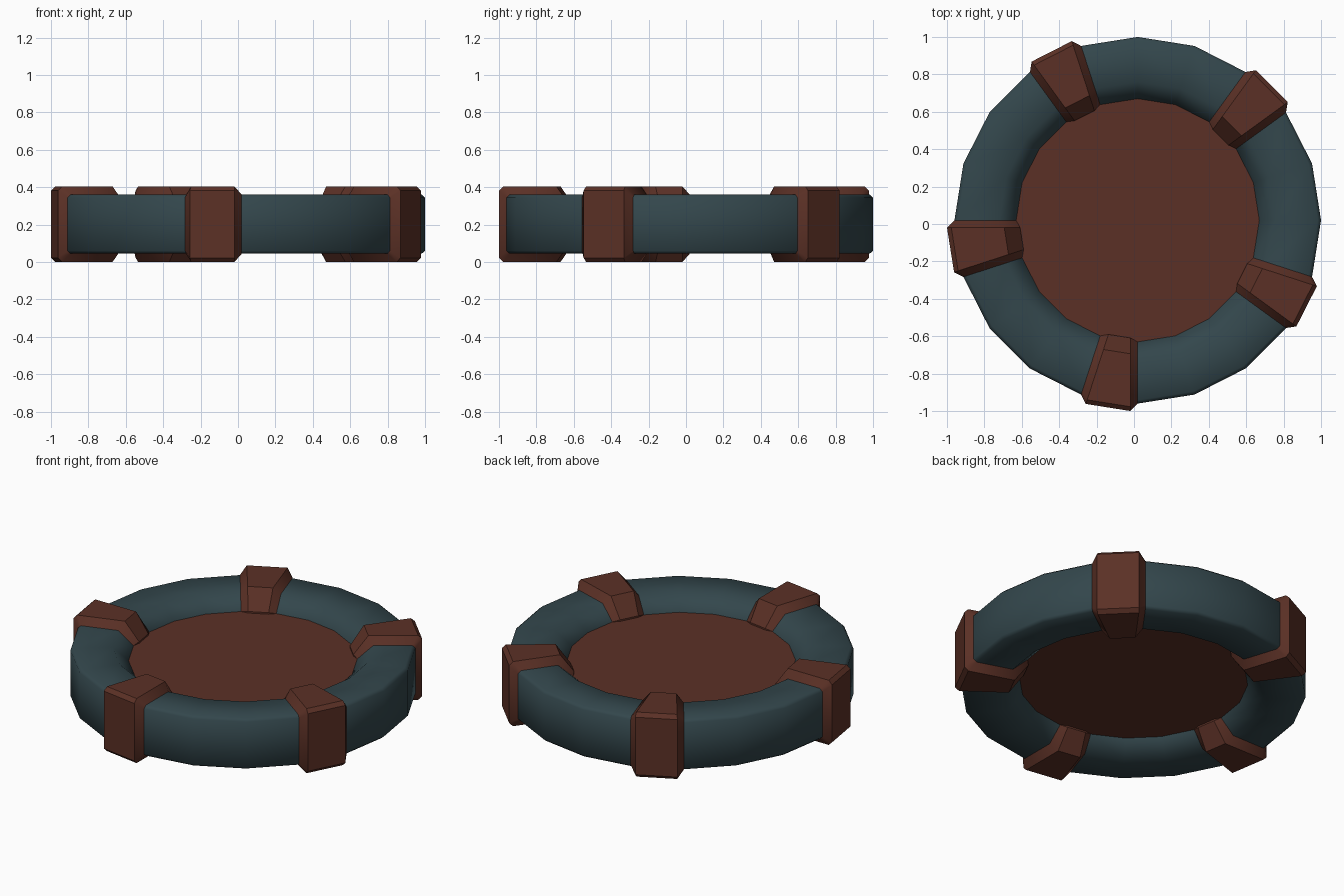
import bpy, bmesh, math

if "Cube" in bpy.data.objects:
    bpy.data.objects.remove(bpy.data.objects["Cube"])

CX = CY = 0.02      # ring centre
CZ = 0.2025         # mid height
N = 20              # sides of the ring
STEP = 2 * math.pi / N


def material(name, rgb):
    m = bpy.data.materials.new(name)
    m.diffuse_color = (*rgb, 1)
    m.use_nodes = True
    m.node_tree.nodes["Principled BSDF"].inputs["Base Color"].default_value = m.diffuse_color
    return m


BROWN = material("red brown", (0.105, 0.030, 0.019))
TEAL = material("dark teal", (0.033, 0.062, 0.072))


def mirrored(half):
    """Close a half profile (r, z) by mirroring it in z."""
    return half + [(r, -z) for r, z in reversed(half)]


def finish(name, bm, mat, angle):
    bmesh.ops.recalc_face_normals(bm, faces=bm.faces)
    me = bpy.data.meshes.new(name)
    bm.to_mesh(me)
    bm.free()
    me.materials.append(mat)
    ob = bpy.data.objects.new(name, me)
    ob.location = (CX, CY, CZ)
    bpy.context.collection.objects.link(ob)
    bpy.ops.object.select_all(action='DESELECT')
    ob.select_set(True)
    bpy.context.view_layer.objects.active = ob
    bpy.ops.object.shade_smooth_by_angle(angle=math.radians(angle))
    return ob


def loft(bm, loops, closed):
    """Skin a list of vertex loops."""
    rows = [[bm.verts.new(p) for p in loop] for loop in loops]
    n = len(rows[0])
    for i in range(len(rows) if closed else len(rows) - 1):
        a, b = rows[i], rows[(i + 1) % len(rows)]
        for j in range(n):
            k = (j + 1) % n
            bm.faces.new((a[j], a[k], b[k], b[j]))
    if not closed:
        bm.faces.new(rows[0])
        bm.faces.new(rows[-1])


# ring: revolved bevelled section
ring_profile = mirrored([(0.65, 0.075), (0.74, 0.155), (0.962, 0.158), (0.98, 0.142)])
ring_profile = [(0.65, 0.075), (0.74, 0.158), (0.962, 0.158), (0.98, 0.142)]
ring_profile = mirrored(ring_profile)
bm = bmesh.new()
loft(bm, [[(r * math.cos(i * STEP), r * math.sin(i * STEP), z) for r, z in ring_profile]
          for i in range(N)], True)
finish("ring", bm, TEAL, 50)

# centre disc
bm = bmesh.new()
bmesh.ops.create_cone(bm, cap_ends=True, segments=N, radius1=0.655, radius2=0.655, depth=0.15)
finish("centre_disc", bm, BROWN, 30)

# clamps: each wraps one side of the ring, raised with tapered edges
raised_profile = mirrored([(0.635, 0.085), (0.72, 0.2025), (1.003, 0.2025), (1.026, 0.18)])
HALF = STEP / 2


def section(profile, side, inset):
    return [(r * math.cos(HALF), side * (r * math.sin(HALF) - inset), z) for r, z in profile]


for i in range(5):
    bm = bmesh.new()
    loft(bm, [section(ring_profile, -1, 0), section(raised_profile, -1, 0.04),
              section(raised_profile, 1, 0.04), section(ring_profile, 1, 0)], False)
    ob = finish(f"clamp_{i + 1}", bm, BROWN, 35)
    ob.rotation_euler.z = math.radians(45 + 72 * i)
